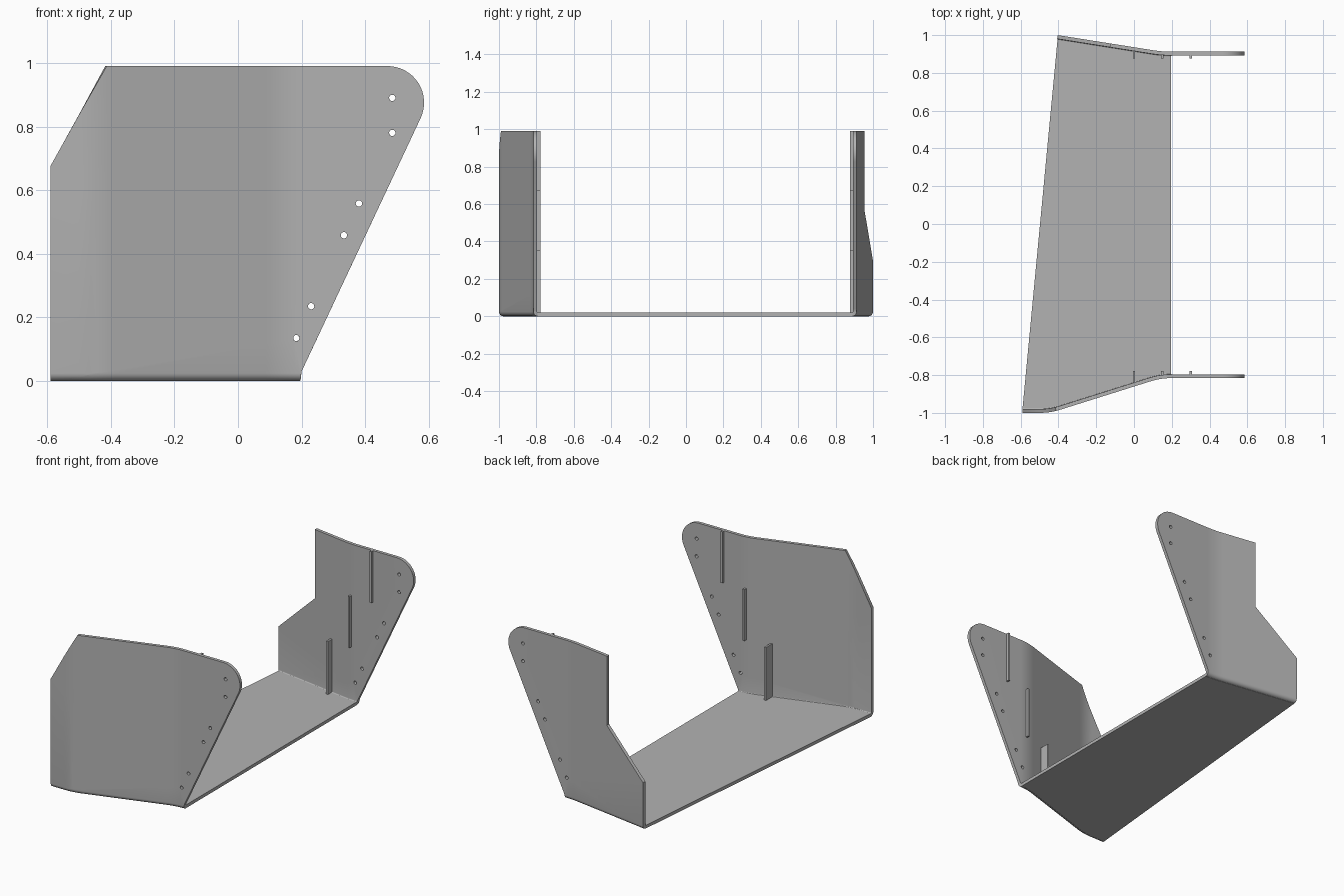
import bpy, bmesh, math
from mathutils import Vector

cube = bpy.data.objects.get("Cube")
if cube:
    bpy.data.objects.remove(cube)

T = 0.02        # sheet thickness
FOLD = 0.025    # height where the bottom fold starts
R = 0.015       # fold radius at mid sheet
W = 0.055       # half width of the soft vertical bends
TOP = 0.99

grey = bpy.data.materials.new("plain_grey")
grey.use_nodes = True
COLOUR = (0.45, 0.45, 0.45, 1)
grey.diffuse_color = COLOUR
grey.node_tree.nodes["Principled BSDF"].inputs["Base Color"].default_value = COLOUR


def ramp(t):
    """Zero, then a soft bend into slope one."""
    if t <= -W:
        return 0
    return t if t >= W else (t + W) ** 2 / (4 * W)


def front_y(x):
    return -0.806 + 0.3145 * (ramp(-0.445 - x) - ramp(0.14 - x))


def back_y(x):
    return 0.902 + 0.1586 * ramp(0.15 - x)


def spread(centre, n=8):
    return [centre - W + 2 * W * i / n for i in range(n + 1)]


def circle(cx, cy, r, n=14):
    return [(cx + r * math.cos(math.tau * i / n), cy + r * math.sin(math.tau * i / n))
            for i in range(n)]


def sheet(name, loops, place, x_cuts=(), v_cuts=()):
    """Fill flat loops, cut them at the bends, fold into place and thicken."""
    bm = bmesh.new()
    for loop in loops:
        vs = [bm.verts.new((x, v, 0)) for x, v in loop]
        for a, b in zip(vs, vs[1:] + vs[:1]):
            bm.edges.new((a, b))
    bmesh.ops.triangle_fill(bm, edges=bm.edges[:], use_beauty=True, normal=(0, 0, 1))
    for axis, cuts in ((Vector((1, 0, 0)), x_cuts), (Vector((0, 1, 0)), v_cuts)):
        for c in cuts:
            bmesh.ops.bisect_plane(bm, geom=bm.verts[:] + bm.edges[:] + bm.faces[:],
                                   dist=1e-5, plane_co=axis * c, plane_no=axis)
    for v in bm.verts:
        v.co = place(v.co.x, v.co.y)
    bmesh.ops.recalc_face_normals(bm, faces=bm.faces[:])
    mesh = bpy.data.meshes.new(name)
    bm.to_mesh(mesh)
    bm.free()
    mesh.materials.append(grey)
    ob = bpy.data.objects.new(name, mesh)
    bpy.context.collection.objects.link(ob)
    mod = ob.modifiers.new("thickness", 'SOLIDIFY')
    mod.thickness, mod.offset, mod.use_even_offset = T, 0, True
    bpy.ops.object.select_all(action='DESELECT')
    ob.select_set(True)
    bpy.context.view_layer.objects.active = ob
    bpy.ops.object.modifier_apply(modifier=mod.name)
    bpy.ops.object.shade_smooth_by_angle(angle=math.radians(30))
    return ob


def fold(path, inward):
    """Stand a panel on its path, curling its bottom edge into the floor."""
    def place(x, v):
        y = path(x)
        if v >= FOLD:
            return Vector((x, y, v))
        a = (1 - v / FOLD) * math.pi / 2
        return Vector((x, y + inward * R * (1 - math.cos(a)), FOLD - R * math.sin(a)))
    return place


# Shared right-hand outline: sloping edge and rounded upper corner
rounded_end = [(0.195, 0), (0.2, 0.03)]
for i in range(17):
    a = math.radians(-25.3 + 115.3 * i / 16)
    rounded_end.append((0.47 + 0.115 * math.cos(a), 0.875 + 0.115 * math.sin(a)))

holes = [circle(x, z, 0.01) for x, z in
         ((0.485, 0.89), (0.485, 0.78), (0.38, 0.558),
          (0.333, 0.458), (0.23, 0.235), (0.183, 0.135))]
fold_cuts = [FOLD * i / 6 for i in range(1, 7)]

# Side panels
front_outline = rounded_end + [(-0.415, TOP), (-0.59, 0.675), (-0.59, 0)]
back_outline = rounded_end + [(-0.125, TOP), (-0.125, 0.56), (-0.405, 0.295), (-0.405, 0)]
sheet("front_panel", [front_outline] + holes, fold(front_y, 1),
      spread(0.14) + spread(-0.445), fold_cuts)
sheet("back_panel", [back_outline] + holes, fold(back_y, -1), spread(0.15), fold_cuts)

# Floor between the two folds
front_xs = [-0.59] + spread(-0.445) + spread(0.14)[:-1] + [0.195]
back_xs = [0.195] + spread(0.15)[-2::-1] + [-0.405]
floor_outline = [(x, front_y(x) + R) for x in front_xs] + [(x, back_y(x) - R) for x in back_xs]
sheet("floor", [floor_outline], lambda x, y: Vector((x, y, T / 2)))


# Upright ribs stepping up the inner faces
def rib(name, x, y0, y1, z0, z1):
    bm = bmesh.new()
    bmesh.ops.create_cube(bm, size=1)
    for v in bm.verts:
        v.co = (x + v.co.x * 0.012, (y0 + y1) / 2 + v.co.y * (y1 - y0),
                (z0 + z1) / 2 + v.co.z * (z1 - z0))
    mesh = bpy.data.meshes.new(name)
    bm.to_mesh(mesh)
    bm.free()
    mesh.materials.append(grey)
    bpy.context.collection.objects.link(bpy.data.objects.new(name, mesh))


for label, x, z0, z1 in (("low", 0, 0.015, 0.35), ("middle", 0.15, 0.35, 0.67),
                         ("high", 0.3, 0.67, TOP)):
    rib("front_rib_" + label, x, front_y(x), -0.778, z0, z1)
    rib("back_rib_" + label, x, 0.876, back_y(x), z0, z1)
